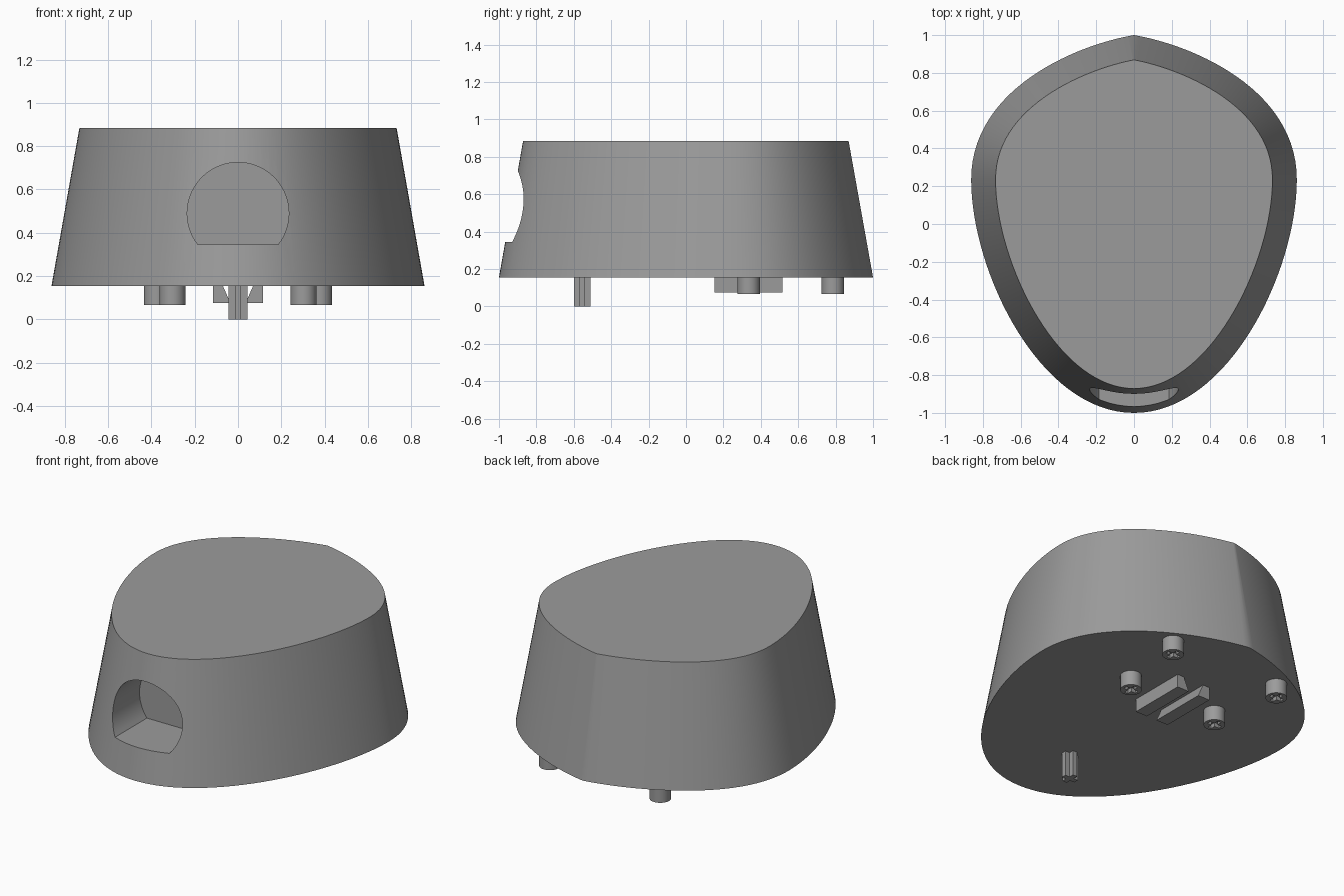
import bpy, bmesh, math
from mathutils import Vector

if "Cube" in bpy.data.objects:
    bpy.data.objects.remove(bpy.data.objects["Cube"])

Z0, Z1 = 0.155, 0.885      # underside and top of the body
INSET = 0.129              # inward draft from underside to top

grey = bpy.data.materials.new("mid grey")
grey.diffuse_color = (0.33, 0.33, 0.33, 1)
grey.use_nodes = True
grey.node_tree.nodes["Principled BSDF"].inputs["Base Color"].default_value = grey.diffuse_color


def loft(name, ring_a, ring_b):
    """Closed solid between two matching rings of 3D points."""
    bm = bmesh.new()
    a = [bm.verts.new(p) for p in ring_a]
    b = [bm.verts.new(p) for p in ring_b]
    n = len(a)
    bm.faces.new(a)
    bm.faces.new(b)
    for i in range(n):
        j = (i + 1) % n
        bm.faces.new((a[i], a[j], b[j], b[i]))
    bmesh.ops.recalc_face_normals(bm, faces=bm.faces)
    me = bpy.data.meshes.new(name)
    bm.to_mesh(me)
    bm.free()
    me.materials.append(grey)
    ob = bpy.data.objects.new(name, me)
    bpy.context.collection.objects.link(ob)
    return ob


def prism_z(name, pts, z0, z1, cx=0, cy=0):
    return loft(name, [(x + cx, y + cy, z0) for x, y in pts],
                [(x + cx, y + cy, z1) for x, y in pts])


def prism_y(name, pts, y0, y1):
    return loft(name, [(x, y0, z) for x, z in pts], [(x, y1, z) for x, z in pts])


def select(ob):
    bpy.ops.object.select_all(action='DESELECT')
    ob.select_set(True)
    bpy.context.view_layer.objects.active = ob


def cut(ob, cutter):
    select(ob)
    mod = ob.modifiers.new("cut", 'BOOLEAN')
    mod.operation = 'DIFFERENCE'
    mod.solver = 'EXACT'
    mod.object = cutter
    bpy.ops.object.modifier_apply(modifier=mod.name)
    bpy.data.objects.remove(cutter)


def smooth(ob):
    select(ob)
    bpy.ops.object.shade_smooth_by_angle(angle=math.radians(30))


def plus(r, w):
    """Plus-shaped outline, arm reach r and half width w."""
    return [(r, -w), (r, w), (w, w), (w, r), (-w, r), (-w, w),
            (-r, w), (-r, -w), (-w, -w), (-w, -r), (w, -r), (w, -w)]


def bezier(p, n):
    """Points and outward normals along a clockwise cubic curve."""
    p = [Vector(q) for q in p]
    out = []
    for i in range(n + 1):
        t = i / n
        s = 1 - t
        pos = s**3 * p[0] + 3*s*s*t * p[1] + 3*s*t*t * p[2] + t**3 * p[3]
        tan = s*s * (p[1] - p[0]) + 2*s*t * (p[2] - p[1]) + t*t * (p[3] - p[2])
        tan.normalize()
        out.append((pos, Vector((-tan.y, tan.x))))
    return out


# Body: egg-shaped outline with a faint point at the back, drafted inward
half = bezier([(0, 1), (0.30, 0.95), (0.862, 0.72), (0.862, 0.235)], 28)
half += bezier([(0.862, 0.235), (0.862, -0.25), (0.50, -1), (0, -1)], 32)[1:]
low = [tuple(p) for p, n in half]
high = [tuple(p - n * INSET) for p, n in half]
high[0] = (0, 1 - INSET / half[0][1].y)


def mirrored(side, z):
    return [(x, y, z) for x, y in side] + [(-x, y, z) for x, y in side[-2:0:-1]]


body = loft("body", mirrored(low, Z0), mirrored(high, Z1))

# Round pocket with a flat floor in the front
R, CZ, FLOOR = 0.235, 0.49, 0.345
a0 = math.asin((FLOOR - CZ) / R)
sweep = math.pi - 2 * a0
arc = [(R * math.cos(a0 + sweep * i / 48), CZ + R * math.sin(a0 + sweep * i / 48))
       for i in range(49)]
cut(body, prism_y("pocket_cutter", arc, -1.3, -0.62))
smooth(body)

# Four round feet with a cross recess underneath
circle = [(0.06 * math.cos(2 * math.pi * i / 32), 0.06 * math.sin(2 * math.pi * i / 32))
          for i in range(32)]
for label, x, y in (("rear", 0.375, 0.785), ("middle", 0.303, 0.335)):
    for side, sx in (("right", 1), ("left", -1)):
        foot = prism_z(f"{label}_foot_{side}", circle, 0.065, Z0, sx * x, y)
        cut(foot, prism_z("recess_cutter", plus(0.042, 0.012), 0.04, 0.09, sx * x, y))
        smooth(foot)

# Cross-section locating post near the front
prism_z("front_post", plus(0.045, 0.015), 0, Z0, 0, -0.555)

# Pair of undercut rails
for side, sx in (("right", 1), ("left", -1)):
    prism_y(f"rail_{side}", [(sx * 0.115, Z0), (sx * 0.115, 0.075),
                             (sx * 0.035, 0.075), (sx * 0.07, Z0)], 0.153, 0.515)
